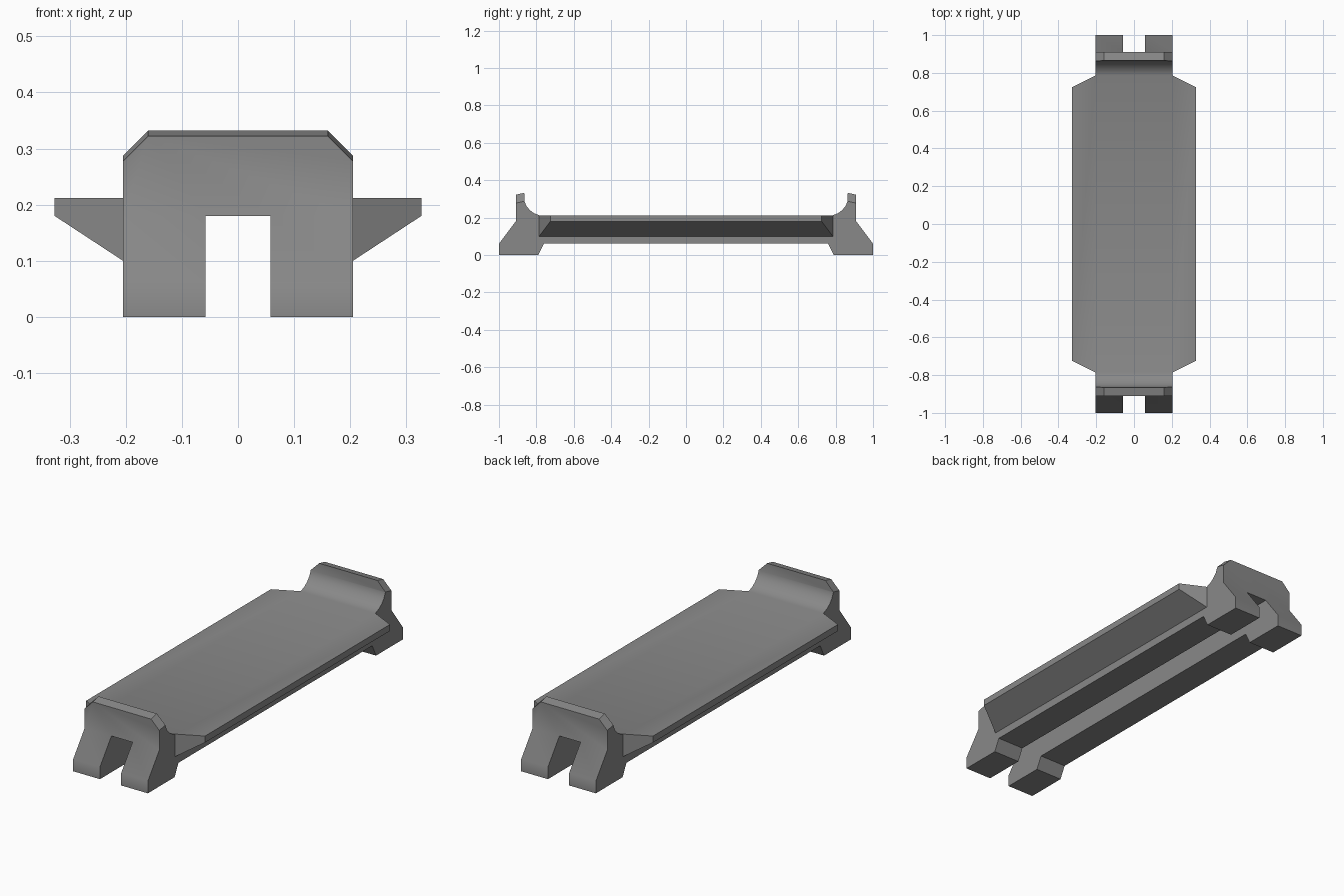
import bpy, bmesh
from mathutils import Vector

HALF_W = 0.205      # half width of the main body
SLOT = 0.058        # half width of the slot under the body
SLOT_TOP = 0.18

if "Cube" in bpy.data.objects:
    bpy.data.objects.remove(bpy.data.objects["Cube"], do_unlink=True)

grey = bpy.data.materials.new("stone_grey")
grey.use_nodes = True
colour = (0.25, 0.25, 0.25, 1)
grey.diffuse_color = colour
grey.node_tree.nodes["Principled BSDF"].inputs["Base Color"].default_value = colour


def make_object(name, bm):
    bmesh.ops.recalc_face_normals(bm, faces=bm.faces)
    mesh = bpy.data.meshes.new(name)
    bm.to_mesh(mesh)
    bm.free()
    mesh.materials.append(grey)
    obj = bpy.data.objects.new(name, mesh)
    bpy.context.collection.objects.link(obj)
    return obj


def combine(target, tool, operation):
    mod = target.modifiers.new(operation.lower(), "BOOLEAN")
    mod.operation, mod.solver, mod.object = operation, "EXACT", tool
    bpy.context.view_layer.objects.active = target
    bpy.ops.object.modifier_apply(modifier=mod.name)
    bpy.data.objects.remove(tool, do_unlink=True)


# Body: side profile of one end (y, z), mirrored and extruded across x
end = [(0.76, 0.06), (0.79, 0), (1, 0), (1, 0.06), (0.91, 0.18), (0.91, 0.322),
       (0.865, 0.332), (0.863, 0.285), (0.852, 0.26), (0.835, 0.24),
       (0.814, 0.224), (0.785, 0.212)]
profile = end + [(-y, z) for y, z in reversed(end)]
bm = bmesh.new()
face = bm.faces.new([bm.verts.new((-HALF_W, y, z)) for y, z in profile])
side = bmesh.ops.extrude_face_region(bm, geom=[face])["geom"]
bmesh.ops.translate(bm, vec=(2 * HALF_W, 0, 0),
                    verts=[v for v in side if isinstance(v, bmesh.types.BMVert)])

# Clipped upper corners of both end rests
for sx in (-1, 1):
    for sy in (-1, 1):
        bmesh.ops.bisect_plane(
            bm, geom=bm.verts[:] + bm.edges[:] + bm.faces[:], clear_outer=True,
            plane_co=(sx * 0.16, sy * 0.865, 0.332),
            plane_no=Vector((sx, sy * 0.22, 1)).normalized())
        bmesh.ops.holes_fill(bm, edges=[e for e in bm.edges if e.is_boundary])
bench = make_object("bench", bm)

# Seat slab with tapered wings on both sides
bm = bmesh.new()
for sx in (-1, 1):
    for sy in (-1, 1):
        for x, y, z in ((HALF_W, 0.785, 0.10), (HALF_W, 0.785, 0.212),
                        (0.327, 0.725, 0.18), (0.327, 0.725, 0.212)):
            bm.verts.new((sx * x, sy * y, z))
bmesh.ops.convex_hull(bm, input=bm.verts[:])
bmesh.ops.dissolve_limit(bm, angle_limit=0.01, verts=bm.verts[:], edges=bm.edges[:])
combine(bench, make_object("seat_slab", bm), "UNION")

# Slot that leaves two rails and four feet
bm = bmesh.new()
bmesh.ops.create_cube(bm, size=1)
bmesh.ops.scale(bm, vec=(2 * SLOT, 3, 1), verts=bm.verts)
bmesh.ops.translate(bm, vec=(0, 0, SLOT_TOP - 0.5), verts=bm.verts)
combine(bench, make_object("slot_cutter", bm), "DIFFERENCE")

# Smooth rests and feet, sharp corners
bpy.ops.object.select_all(action="DESELECT")
bench.select_set(True)
bpy.context.view_layer.objects.active = bench
bpy.ops.object.shade_smooth_by_angle(angle=0.7)
